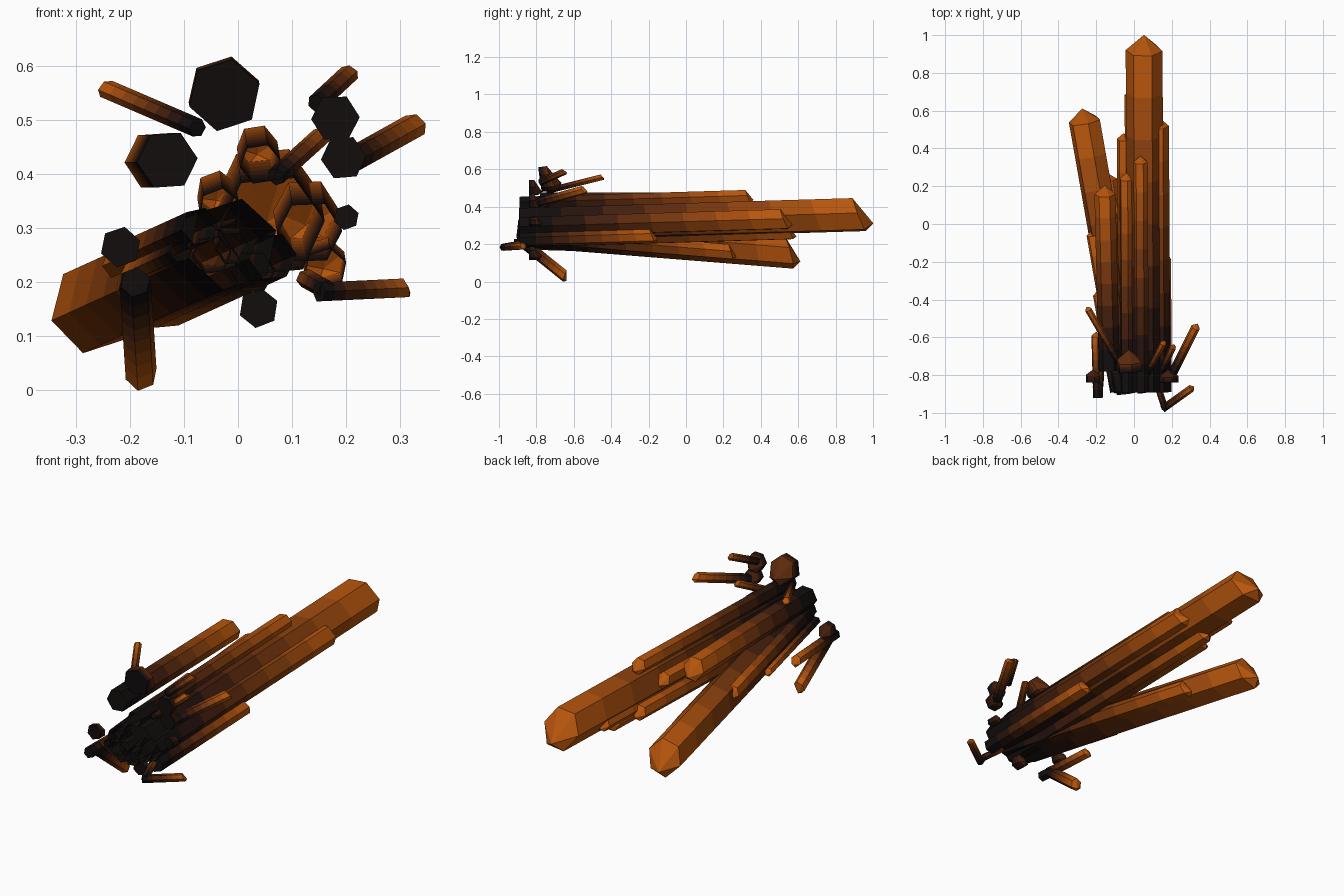
import bpy, bmesh, random
from math import cos, sin, pi
from mathutils import Vector

if "Cube" in bpy.data.objects:
    bpy.data.objects.remove(bpy.data.objects["Cube"])

random.seed(4)

# Colour ramp: near-black root to orange tip
BANDS = 8
ramp = []
for i in range(BANDS):
    t = (i / (BANDS - 1)) ** 1.8
    m = bpy.data.materials.new(f"crystal_tone_{i}")
    m.diffuse_color = (0.006 + 0.48 * t, 0.004 + 0.09 * t, 0.004, 1)
    m.use_nodes = True
    m.node_tree.nodes["Principled BSDF"].inputs["Base Color"].default_value = m.diffuse_color
    ramp.append(m)


def crystal(name, base, tip, r=0.018, cap=True):
    """Six-sided prism from base to tip with an off-centre bevelled point."""
    base, tip = Vector(base), Vector(tip)
    length = (tip - base).length
    axis = (tip - base).normalized()
    side = axis.cross(Vector((0, 0, 1))).normalized()
    up = side.cross(axis)
    apex = Vector((0, -r / 2))
    turn = random.uniform(0, 0.4)
    corners = [Vector((cos(pi / 3 * k + turn), sin(pi / 3 * k + turn))) * r for k in range(6)]
    heights = [max(length - 0.75 * (c - apex).length, length * 0.4) for c in corners]
    glow = min(1, length * 4)  # short stubs stay dark
    bm = bmesh.new()

    def vert(p, h):
        return bm.verts.new(base + side * p.x + up * p.y + axis * h)

    # Rings up the shaft, one per colour band
    rings = [[vert(c, h * i / BANDS) for c, h in zip(corners, heights)]
             for i in range(BANDS + 1)]
    top = vert(apex, length)
    for k in range(6):
        j = (k + 1) % 6
        for i, (a, b) in enumerate(zip(rings, rings[1:])):
            bm.faces.new((a[k], a[j], b[j], b[k])).material_index = round(i * glow)
        # Pointed end
        bm.faces.new((rings[-1][k], rings[-1][j], top)).material_index = round((BANDS - 1) * glow)
    if cap:
        bm.faces.new(rings[0][::-1])
    bmesh.ops.recalc_face_normals(bm, faces=bm.faces)
    me = bpy.data.meshes.new(name)
    bm.to_mesh(me)
    bm.free()
    for m in ramp:
        me.materials.append(m)
    bpy.context.collection.objects.link(bpy.data.objects.new(name, me))


def bundle(drift_x, drift_z, root_y, cap, **shafts):
    """Parallel shafts: each tip is traced back along the drift to the root plane."""
    for name, (x, y, z, r) in shafts.items():
        run = y - root_y
        crystal(name, (x - drift_x * run, root_y, z - drift_z * run), (x, y, z), r, cap)


# Main bundle, rising slightly
bundle(-0.005, 0.03, -0.89, False,
       main_shaft=(0.053, 1.0, 0.36, 0.098),
       right_shaft=(0.125, 0.57, 0.335, 0.06),
       upper_shaft=(0.035, 0.36, 0.455, 0.038),
       inner_shaft_long=(-0.018, 0.71, 0.31, 0.032),
       inner_shaft_low=(0.02, 0.59, 0.262, 0.04),
       inner_shaft_mid=(-0.055, 0.48, 0.29, 0.036),
       inner_shaft_top=(-0.04, 0.27, 0.37, 0.038),
       right_low_shaft=(0.158, -0.15, 0.245, 0.04))
# Shafts splayed to the left and down
bundle(-0.176, -0.08, -0.89, False,
       left_shaft=(-0.275, 0.615, 0.15, 0.086),
       left_side_shaft=(-0.14, 0.27, 0.155, 0.045),
       left_outer_shaft=(-0.222, -0.03, 0.235, 0.035),
       left_short_shaft=(-0.2, -0.36, 0.215, 0.02))
# Free shaft at upper left
bundle(-0.025, 0, -0.78, True, upper_left_shaft=(-0.155, 0.205, 0.425, 0.056))

# Short stubs around the root: x, z, radius
stubs = dict(right_stub_upper=(0.18, 0.503, 0.045), right_stub_lower=(0.195, 0.43, 0.042),
             bottom_stub=(0.038, 0.152, 0.037), right_edge_stub=(0.2, 0.32, 0.024),
             left_stub=(-0.217, 0.265, 0.038))
for name, (x, z, r) in stubs.items():
    crystal(name, (x, -0.84, z), (x, -0.77, z), r)
crystal("top_crystal", (-0.025, -0.78, 0.545), (-0.028, -0.67, 0.56), 0.068)

# Thin spikes splaying outwards
crystal("top_left_spike", (-0.075, -0.74, 0.485), (-0.25, -0.44, 0.56))
crystal("right_spike", (0.2, -0.8, 0.42), (0.335, -0.53, 0.495), 0.024)
crystal("upper_right_spike", (0.145, -0.78, 0.53), (0.212, -0.64, 0.592))
crystal("centre_spike", (0.07, -0.79, 0.395), (0.162, -0.62, 0.478))
crystal("hanging_crystal", (-0.19, -0.86, 0.2), (-0.178, -0.63, 0.015), 0.03)
crystal("left_low_spike", (-0.19, -0.92, 0.2), (-0.2, -0.57, 0.19), 0.028)
crystal("lower_right_spike", (0.15, -0.98, 0.182), (0.318, -0.86, 0.19), 0.02)
crystal("lower_right_link", (0.165, -0.98, 0.185), (0.12, -0.84, 0.21))
